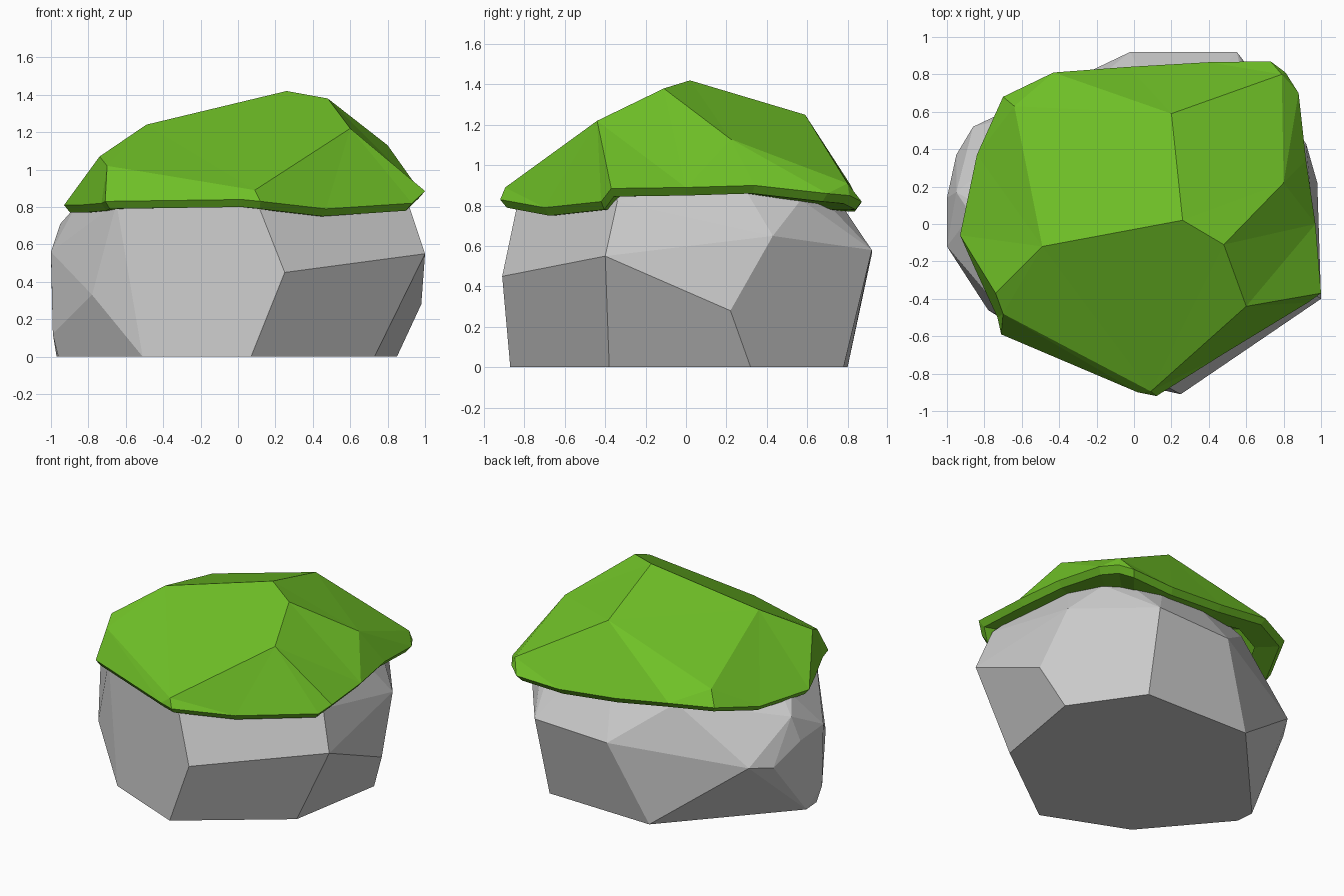
import bpy, bmesh
from mathutils import Vector
from mathutils.geometry import delaunay_2d_cdt

if "Cube" in bpy.data.objects:
    bpy.data.objects.remove(bpy.data.objects["Cube"])

# Moss crown: ridge corners of the faceted top
ridge = [(.26, .02, 1.42), (.48, -.11, 1.38), (.60, -.44, 1.22), (-.49, -.12, 1.24),
         (.20, .59, 1.25), (.80, .22, 1.13), (-.74, -.37, 1.07), (-.70, -.48, 1.02),
         (.09, -.895, .89), (.79, .80, .91), (-.64, .63, 1.0)]

# Moss rim: wavy outline, counter-clockwise from the front
rim = [(.02, -.90, .84), (.12, -.92, .83), (.47, -.70, .79), (.93, -.42, .82),
       (1.0, -.37, .885), (.97, .0, .89), (.92, .34, .90), (.88, .70, .86),
       (.81, .81, .85), (.73, .87, .82), (.40, .865, .81), (-.03, .84, .85),
       (-.43, .81, .91), (-.70, .68, .90), (-.84, .37, .83), (-.93, -.06, .81),
       (-.85, -.24, .81), (-.73, -.50, .82), (-.71, -.59, .83)]

# Creases between ridge corners, then from ridge corners to rim corners
creases = [(0, 1), (1, 2), (2, 8), (0, 3), (3, 6), (6, 7), (3, 10), (0, 4),
           (4, 9), (1, 5), (5, 9), (7, 8), (3, 8), (1, 8), (0, 8)]
to_rim = [(2, 4), (4, 12), (8, 1), (10, 13), (6, 15)]

# Rock: faceted body below the moss, from the ground upward
stone = [(.07, -.87, 0), (.73, -.38, 0), (.85, .32, 0), (.53, .78, 0), (-.27, .80, 0),
         (-.97, .03, 0), (-.96, -.10, 0), (-.51, -.63, 0), (-.99, -.12, .12),
         (-.78, -.46, .33), (.25, -.91, .45), (1.0, -.40, .55), (.98, .22, .28),
         (.92, .43, .65), (.55, .92, .58), (-.02, .92, .56), (-.86, .52, .45),
         (-.95, .37, .42), (-1.0, .14, .54), (-1.0, -.12, .56), (-.95, .17, .71),
         (-.65, -.53, .82), (.10, -.83, .83), (.91, -.34, .82), (.735, .57, .83),
         (.60, .68, .83), (-.37, .64, .83), (-.87, .05, .80)]


def finish(name, bm, color=None):
    bmesh.ops.recalc_face_normals(bm, faces=bm.faces)
    mesh = bpy.data.meshes.new(name)
    bm.to_mesh(mesh)
    bm.free()
    obj = bpy.data.objects.new(name, mesh)
    bpy.context.collection.objects.link(obj)
    if color:
        mat = bpy.data.materials.new(name + "_green")
        mat.diffuse_color = color
        mat.use_nodes = True
        mat.node_tree.nodes["Principled BSDF"].inputs["Base Color"].default_value = mat.diffuse_color
        mesh.materials.append(mat)
    return obj


# Rock body, its hidden top tucked under the moss ridge
bm = bmesh.new()
tucked = [(x * .9, y * .9, z - .09) for x, y, z in ridge[:6]]
for p in stone + tucked:
    bm.verts.new(p)
hull = bmesh.ops.convex_hull(bm, input=bm.verts)
loose = [v for v in bm.verts if not v.link_faces]
bmesh.ops.delete(bm, geom=loose, context='VERTS')
bmesh.ops.dissolve_limit(bm, angle_limit=.03, verts=bm.verts, edges=bm.edges)
finish("rock", bm)

# Moss top: triangulated between rim and creases
points = rim + ridge
n = len(rim)
edges = [(i, (i + 1) % n) for i in range(n)]
edges += [(a + n, b + n) for a, b in creases] + [(a + n, b) for a, b in to_rim]
co, _, faces, orig, _, _ = delaunay_2d_cdt([Vector(p[:2]) for p in points], edges, [], 1, 1e-5)
bm = bmesh.new()
index = {}
for i, (c, src) in enumerate(zip(co, orig)):
    if src:
        z = points[src[0]][2]
        index[src[0]] = i
    else:
        z = min(points, key=lambda p: (Vector(p[:2]) - c).length)[2]
    bm.verts.new((c.x, c.y, z))
bm.verts.ensure_lookup_table()
for f in faces:
    bm.faces.new([bm.verts[i] for i in f])

# Moss underside: lip turned down, then inward into the rock
ring = [bm.verts[index[i]] for i in range(n)]
for scale, drop in ((.965, .04), (.80, 0)):
    low = [bm.verts.new((x * scale, y * scale, v.co.z - drop))
           for (x, y, _), v in zip(rim, ring)]
    for i in range(n):
        j = (i + 1) % n
        bm.faces.new((ring[i], low[i], low[j], ring[j]))
    ring = low
finish("moss_cap", bm, (.16, .53, .02, 1))
